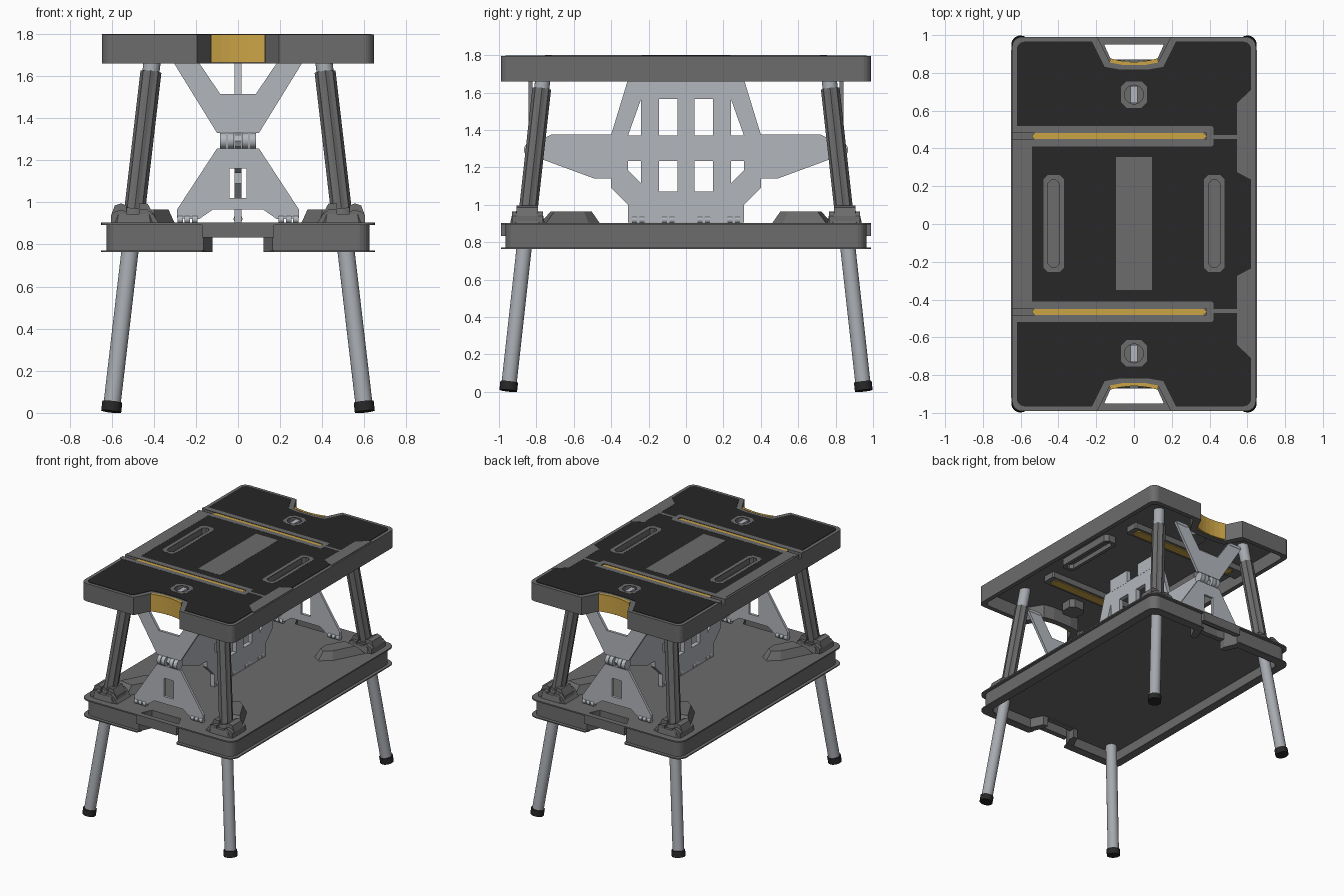
import bpy, bmesh, math
from mathutils import Vector

cube = bpy.data.objects.get("Cube")
if cube:
    bpy.data.objects.remove(cube)


def material(name, rgb):
    m = bpy.data.materials.new(name)
    m.use_nodes = True
    m.diffuse_color = (*rgb, 1)
    m.node_tree.nodes["Principled BSDF"].inputs["Base Color"].default_value = (*rgb, 1)
    return m


GREY = material("grey plastic", (0.15, 0.15, 0.15))
BLACK = material("black rubber", (0.02, 0.02, 0.02))
YELLOW = material("yellow plastic", (0.60, 0.37, 0.06))
METAL = material("bare metal", (0.45, 0.475, 0.51))
TUBE = material("leg metal", (0.38, 0.40, 0.43))


def finish(name, bm, mat):
    bmesh.ops.recalc_face_normals(bm, faces=bm.faces)
    me = bpy.data.meshes.new(name)
    bm.to_mesh(me)
    bm.free()
    ob = bpy.data.objects.new(name, me)
    bpy.context.collection.objects.link(ob)
    if mat:
        me.materials.append(mat)
    return ob


def prism(name, pts, lo, hi, mat=None, axis="z", top=1.0):
    """Extrude a flat outline along an axis; top scales the far end."""
    bm = bmesh.new()
    ca = sum(p[0] for p in pts) / len(pts)
    cb = sum(p[1] for p in pts) / len(pts)

    def place(a, b, h):
        return {"z": (a, b, h), "x": (h, a, b), "y": (a, h, b)}[axis]
    low = [bm.verts.new(place(a, b, lo)) for a, b in pts]
    high = [bm.verts.new(place(ca + (a - ca) * top, cb + (b - cb) * top, hi)) for a, b in pts]
    bm.faces.new(low)
    bm.faces.new(high)
    for i in range(len(pts)):
        j = (i + 1) % len(pts)
        bm.faces.new((low[i], low[j], high[j], high[i]))
    return finish(name, bm, mat)


def tube(name, p, q, r, mat, n=20, flute=0):
    p, q = Vector(p), Vector(q)
    bm = bmesh.new()
    bmesh.ops.create_cone(bm, cap_ends=True, segments=n, radius1=r, radius2=r, depth=(q - p).length)
    if flute:
        for v in bm.verts:
            if round(math.atan2(v.co.y, v.co.x) / math.tau * n) % 2:
                v.co.xy *= flute
    bm.transform((q - p).to_track_quat("Z", "Y").to_matrix().to_4x4())
    bmesh.ops.translate(bm, verts=bm.verts, vec=(p + q) / 2)
    ob = finish(name, bm, mat)
    if not flute:
        bpy.ops.object.select_all(action="DESELECT")
        ob.select_set(True)
        bpy.context.view_layer.objects.active = ob
        bpy.ops.object.shade_smooth_by_angle(angle=math.radians(40))
    return ob


def cut(targets, cutters):
    for ob in targets:
        bpy.context.view_layer.objects.active = ob
        for c in cutters:
            mod = ob.modifiers.new("cut", "BOOLEAN")
            mod.operation, mod.object = "DIFFERENCE", c
            bpy.ops.object.modifier_apply(modifier=mod.name)
    for c in cutters:
        bpy.data.objects.remove(c)


def rect(x0, x1, y0, y1, c=0.0):
    if not c:
        return [(x0, y0), (x1, y0), (x1, y1), (x0, y1)]
    return [(x0 + c, y0), (x1 - c, y0), (x1, y0 + c), (x1, y1 - c),
            (x1 - c, y1), (x0 + c, y1), (x0, y1 - c), (x0, y0 + c)]


def outline(hx, hy, r, notch=None):
    """Rounded rectangle, with an optional handle notch in both short ends."""
    q = [(hx - r + r * math.cos(a * math.pi / 12), hy - r + r * math.sin(a * math.pi / 12))
         for a in range(7)]
    if notch:
        w0, w1, d1, d2 = notch
        q += [(w0, hy), (w1, d1), (w1 / 2, d2 + (d1 - d2) * 0.3)]
    up = q + [(-x, y) for x, y in reversed(q)]
    return up + [(-x, -y) for x, y in up]


# Table top: hollow shell with a thin rubber mat
table = prism("table_top", outline(0.645, 0.99, 0.05, (0.195, 0.13, 0.862, 0.845)), 1.66, 1.796, GREY)
cut([table], [prism("hollow", outline(0.61, 0.955, 0.04, (0.24, 0.16, 0.822, 0.802)), 1.6, 1.765)])
mat = prism("top_mat", outline(0.62, 0.965, 0.04, (0.222, 0.155, 0.832, 0.812)), 1.795, 1.799, BLACK)

# Grey trim on the mat
prism("center_strip", rect(-0.095, 0.095, -0.35, 0.355), 1.796, 1.8, GREY)
prism("left_edge_strip", rect(-0.63, -0.54, -0.41, 0.41), 1.796, 1.8, GREY)
for s in (-1, 1):
    prism("right_edge_strip", [(0.635, s * 0.72), (0.62, s * 0.71), (0.545, s * 0.64),
          (0.545, s * 0.275), (0.62, s * 0.235), (0.635, s * 0.235)], 1.796, 1.8, GREY)
    prism("seam_strip", rect(0.41, 0.56, s * 0.46 - 0.011, s * 0.46 + 0.011), 1.796, 1.8, GREY)

# Recessed hand slots, clamp channels and latch cups
trims, wells = [], []
for s in (-1, 1):
    x, y = s * 0.425, s * 0.465
    trims.append(prism("hand_slot", rect(x - 0.055, x + 0.055, -0.255, 0.26, 0.025), 1.71, 1.8, GREY))
    wells.append(prism("well", rect(x - 0.03, x + 0.03, -0.23, 0.235, 0.02), 1.755, 1.9))
    wells.append(prism("well_below", rect(x - 0.03, x + 0.03, -0.23, 0.235, 0.02), 1.6, 1.745))
    trims.append(prism("clamp_channel", rect(-0.645, 0.42, y - 0.055, y + 0.055, 0.01), 1.72, 1.8, GREY))
    wells.append(prism("well", rect(-0.7, 0.385, y - 0.016, y + 0.016), 1.76, 1.9))
    trims.append(prism("latch_cup", rect(-0.07, 0.07, s * 0.685 - 0.07, s * 0.685 + 0.07, 0.03),
                       1.70, 1.8, GREY))
    wells.append(tube("well", (0, s * 0.685, 1.74), (0, s * 0.685, 1.9), 0.05, None))
    prism("latch_tongue", rect(-0.018, 0.018, s * 0.685 - 0.045, s * 0.685 + 0.045), 1.73, 1.79, METAL)
    prism("clamp_strip", rect(-0.54, 0.383, y - 0.0155, y + 0.0155, 0.012), 1.75, 1.797, YELLOW)
    prism("clamp_strip_underside", rect(-0.52, 0.375, y - 0.035, y + 0.035, 0.012), 1.714, 1.722, YELLOW)
cut([table, mat] + trims, wells)

# Yellow curved grips in the table notches
for s in (-1, 1):
    arc = [(x / 100, s * (0.858 + 0.02 * (x / 12.8) ** 2)) for x in (-12.8, -8, -4, 0, 4, 8, 12.8)]
    prism("yellow_grip", arc + [(0.128, s * 0.855), (0.06, s * 0.842), (-0.06, s * 0.842),
                                (-0.128, s * 0.855)], 1.665, 1.798, YELLOW)

# Lower tray: hollow skirt, flanges and carry handles
tray = prism("lower_tray", outline(0.625, 0.965, 0.06, (0.165, 0.122, 0.87, 0.86)), 0.765, 0.897, GREY)
cut([tray], [prism("hollow", outline(0.585, 0.925, 0.05, (0.205, 0.16, 0.83, 0.82)), 0.7, 0.84),
             prism("tunnel", rect(-0.122, 0.122, -1.2, 1.2), 0.7, 0.832)])
top_flange = prism("tray_top_flange", outline(0.65, 0.99, 0.07), 0.893, 0.903, GREY)
cut([top_flange], [prism("hole", [(-0.16, s * 0.95), (0.16, s * 0.95), (0.122, s * 0.87), (-0.122, s * 0.87)],
                         0.8, 1) for s in (-1, 1)])
low_flange = prism("tray_bottom_flange", outline(0.65, 0.99, 0.07, (0.17, 0.15, 0.955, 0.955)), 0.764, 0.772, GREY)
cut([low_flange], [prism("hole", outline(0.59, 0.93, 0.05), 0.7, 0.8),
                   prism("tunnel", rect(-0.155, 0.155, -1.2, 1.2), 0.7, 0.8)])
for s in (-1, 1):
    prism("carry_handle", rect(-0.17, 0.17, s * 0.95, s * 0.99), 0.832, 0.895, GREY)

# Splayed legs, sleeves, feet and corner brackets
for sx in (-1, 1):
    for sy in (-1, 1):
        def at(z):
            return (sx * (0.603 - 0.117 * z), sy * (0.951 - 0.111 * z), z)

        def flip(pts):
            return [(sx * a, sy * b) for a, b in pts]
        tube("leg_tube", at(0.02), at(1.77), 0.041, TUBE)
        tube("leg_foot", at(0.006), at(0.052), 0.048, BLACK)
        tube("leg_sleeve", at(0.9), at(1.62), 0.05, GREY, 16, 0.88)
        tube("leg_collar", at(0.9), at(0.965), 0.064, GREY)
        prism("bracket_base", flip(rect(0.385, 0.605, 0.755, 0.94, 0.03)), 0.9, 0.945, GREY, top=0.9)
        prism("bracket_arm", flip([(0.40, 0.78), (0.30, 0.60), (0.30, 0.50), (0.36, 0.46), (0.44, 0.52),
                                   (0.56, 0.75)]), 0.9, 0.965, GREY, top=0.68)
        for b0, b1, h in ((0.765, 0.93, 0.965), (0.79, 0.905, 0.995)):
            prism("bracket_outer_ear", [(sx * a, b) for a, b in
                  ((0.53, 0.9), (0.53, h - 0.01), (0.555, h), (0.585, h - 0.01), (0.602, 0.94), (0.602, 0.9))],
                  sy * b0, sy * b1, GREY, "y")
            prism("bracket_inner_ear", [(sx * a, b) for a, b in
                  ((0.375, 0.9), (0.40, 0.94), (0.43, h), (0.47, h), (0.47, 0.9))],
                  sy * b0, sy * b1, GREY, "y")

# Folding end braces with hinges
for s in (-1, 1):
    prism("end_brace_upper", [(-0.31, 1.67), (-0.19, 1.67), (-0.085, 1.515), (0.085, 1.515), (0.19, 1.67),
          (0.31, 1.67), (0.1, 1.33), (-0.1, 1.33)], s * 0.822, s * 0.842, METAL, "y")
    lower = prism("end_brace_lower", [(-0.1, 1.255), (0.1, 1.255), (0.29, 0.965), (0.29, 0.925), (0.185, 0.92),
                  (0.12, 0.965), (-0.12, 0.965), (-0.185, 0.92), (-0.29, 0.925), (-0.29, 0.965)],
                  s * 0.822, s * 0.842, METAL, "y")
    cut([lower], [prism("slot", rect(-0.04, 0.04, 1.02, 1.16), -2, 2, None, "y")])
    for x in (-0.07, -0.035, 0.035, 0.07):
        tube("brace_hinge", (x - 0.015, s * 0.829, 1.293), (x + 0.015, s * 0.829, 1.293), 0.038, METAL)
    for x in (-0.275, -0.24, -0.205, 0.205, 0.24, 0.275):
        tube("brace_foot_hinge", (x - 0.013, s * 0.832, 0.919), (x + 0.013, s * 0.832, 0.919), 0.019, METAL)
    for x in (-0.25, 0.25):
        tube("brace_top_hinge", (x - 0.05, s * 0.832, 1.67), (x + 0.05, s * 0.832, 1.67), 0.015, METAL)

# Central folding plate with windows and floor hinges
half = [(0.31, 0.905), (0.31, 1.0), (0.4, 1.09), (0.4, 1.14), (0.49, 1.14), (0.83, 1.265), (0.845, 1.29),
        (0.83, 1.32), (0.72, 1.375), (0.4, 1.375), (0.31, 1.67)]
plate = prism("center_plate", half + [(-y, z) for y, z in reversed(half)], -0.017, 0.017, METAL, "x")
holes = []
for s in (-1, 1):
    for shape in (rect(0.045, 0.145, 1.37, 1.565), rect(0.045, 0.145, 1.07, 1.235),
                  [(0.24, 1.37), (0.31, 1.37), (0.24, 1.565)],
                  [(0.24, 1.115), (0.31, 1.185), (0.31, 1.235), (0.24, 1.235)]):
        holes.append(prism("window", [(s * y, z) for y, z in shape], -1, 1, None, "x"))
    for y in (0.075, 0.115, 0.235, 0.275):
        tube("plate_hinge", (0, s * y - 0.014, 0.921), (0, s * y + 0.014, 0.921), 0.021, METAL)
    prism("plate_top_mount", rect(-0.018, 0.018, s * 0.06, s * 0.25), 1.665, 1.77, METAL)
cut([plate], holes)
